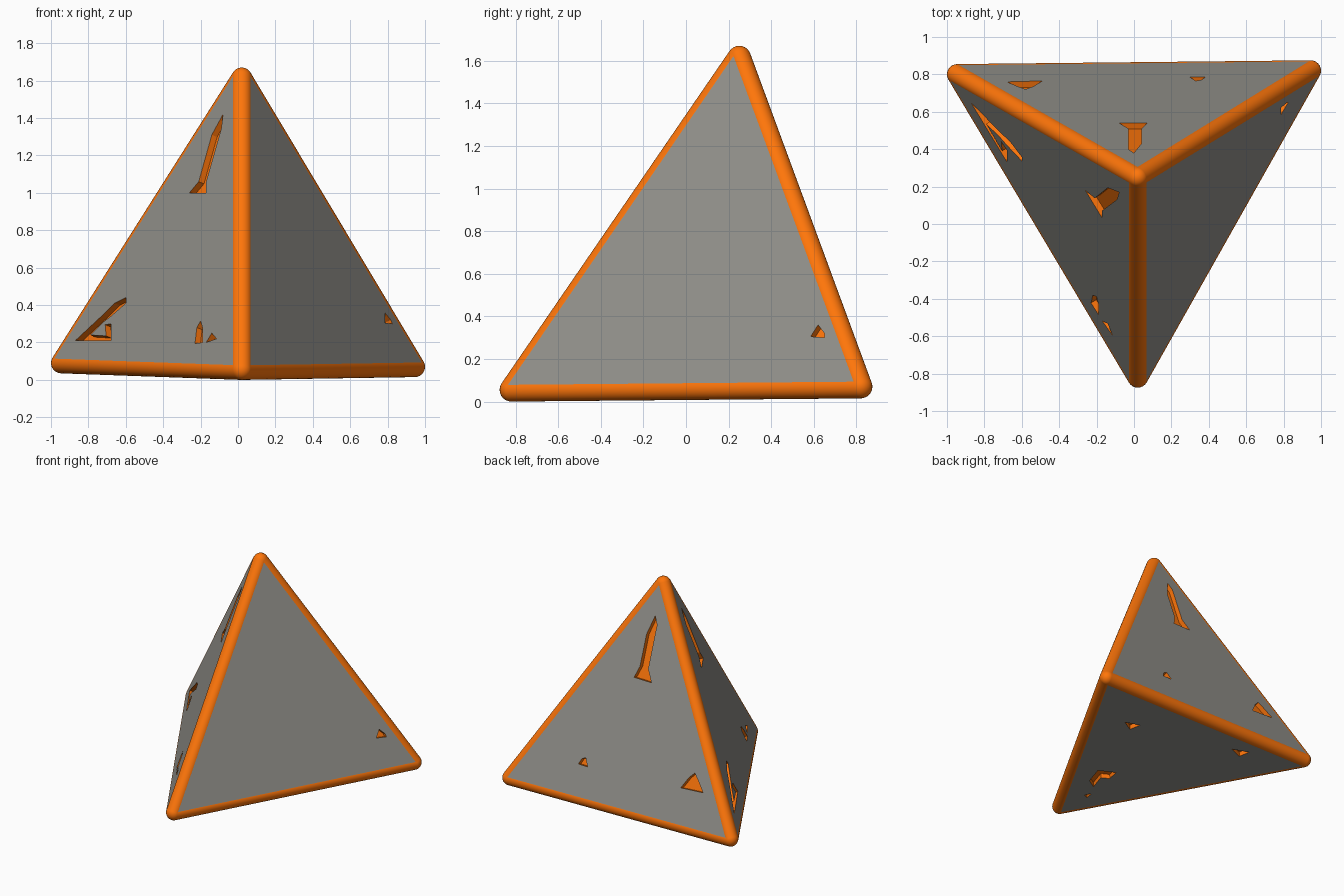
import bpy, bmesh
from mathutils import Vector, Matrix
from itertools import combinations

if "Cube" in bpy.data.objects:
    bpy.data.objects.remove(bpy.data.objects["Cube"])

R = 0.055       # edge rounding radius
FACE = R * 0.99  # flat faces sit just inside the rounding
DEPTH = 0.035   # depth of engraved marks

# Corner centres of the slightly tilted tetrahedron
LEFT = Vector((-0.945, 0.80, 0.09))
RIGHT = Vector((0.945, 0.82, 0.07))
FRONT = Vector((0.02, -0.82, 0.055))
APEX = Vector((0.02, 0.25, 1.615))
CORNERS = [LEFT, RIGHT, FRONT, APEX]
CENTRE = sum(CORNERS, Vector()) / 4


def make_material(name, color):
    m = bpy.data.materials.new(name)
    m.diffuse_color = color
    m.use_nodes = True
    m.node_tree.nodes["Principled BSDF"].inputs["Base Color"].default_value = m.diffuse_color
    return m


orange = make_material("orange", (1.0, 0.18, 0.003, 1))
grey = make_material("dark_grey", (0.29, 0.285, 0.26, 1))


def make_object(name, bm, mats):
    mesh = bpy.data.meshes.new(name)
    bm.to_mesh(mesh)
    bm.free()
    obj = bpy.data.objects.new(name, mesh)
    bpy.context.collection.objects.link(obj)
    for m in mats:
        mesh.materials.append(m)
    return obj


def face_normal(tri):
    a, b, c = tri
    n = (b - a).cross(c - a).normalized()
    return n if n.dot(a - CENTRE) > 0 else -n


def add_mark(bm, tri, axis, pts):
    """Prism through a face; outline is given as seen along one axis."""
    n = face_normal(tri)
    origin = tri[0] + n * FACE
    outline = []
    for p in pts:
        v = list(p)
        v.insert(axis, 0.0)
        v = Vector(v)
        v[axis] = n.dot(origin - v) / n[axis]
        outline.append(v)
    outer = [bm.verts.new(v + n * 0.02) for v in outline]
    inner = [bm.verts.new(v - n * DEPTH) for v in outline]
    faces = [bm.faces.new(outer), bm.faces.new(inner[::-1])]
    for i in range(len(pts)):
        j = (i + 1) % len(pts)
        faces.append(bm.faces.new((outer[i], inner[i], inner[j], outer[j])))
    for f in faces:
        f.material_index = 1


# Body: four flat faces pushed out to the rounding
bm = bmesh.new()
for tri in combinations(CORNERS, 3):
    n = face_normal(tri)
    for c in tri:
        bm.verts.new(c + n * FACE)
bmesh.ops.convex_hull(bm, input=bm.verts[:])
bmesh.ops.recalc_face_normals(bm, faces=bm.faces[:])
body = make_object("body", bm, [grey, orange])

# Engraved marks: (face, view axis, outline)
LF, RF = (LEFT, FRONT, APEX), (RIGHT, FRONT, APEX)
BACK, BASE = (LEFT, RIGHT, APEX), (LEFT, RIGHT, FRONT)
marks = [
    # left face, seen from the front
    (LF, 1, [(-.08, 1.42), (-.14, 1.31), (-.21, 1.06), (-.26, 1.0), (-.17, 1.0), (-.17, 1.06), (-.09, 1.34)]),
    (LF, 1, [(-.68, .30), (-.68, .21), (-.87, .21), (-.72, .35), (-.66, .41), (-.60, .44), (-.60, .41),
             (-.68, .34), (-.72, .31), (-.79, .24), (-.705, .235), (-.71, .295)]),
    (LF, 1, [(-.23, .195), (-.22, .28), (-.20, .315), (-.19, .28), (-.19, .20)]),
    (LF, 1, [(-.17, .20), (-.14, .25), (-.115, .22)]),
    # right face, seen from the right
    (RF, 0, [(.585, .305), (.62, .36), (.65, .32), (.65, .30)]),
    # back face, seen from the top
    (BACK, 2, [(-.08, .54), (-.03, .51), (-.03, .40), (0, .38), (.04, .43), (.04, .51), (.07, .54)]),
    (BACK, 2, [(-.68, .76), (-.49, .765), (-.54, .735), (-.58, .72), (-.62, .735)]),
    (BACK, 2, [(.30, .785), (.38, .785), (.36, .77), (.33, .765)]),
    # underside
    (BASE, 2, [(.49, .48), (.375, .516), (.395, .425)]),
    (BASE, 2, [(-.373, .665), (-.504, .71), (-.484, .62)]),
    (BASE, 2, [(.149, -.328), (.195, -.178), (.072, -.118), (.052, -.213), (.112, -.243), (.071, -.376)]),
    (BASE, 2, [(.045, -.51), (.017, -.465), (.004, -.527)]),
]
bm = bmesh.new()
for tri, axis, pts in marks:
    add_mark(bm, tri, axis, pts)
bmesh.ops.recalc_face_normals(bm, faces=bm.faces[:])
cutter = make_object("mark_cutter", bm, [grey, orange])
cutter.hide_render = True

cut = body.modifiers.new("engrave", 'BOOLEAN')
cut.operation = 'DIFFERENCE'
cut.solver = 'EXACT'
cut.object = cutter
bpy.context.view_layer.objects.active = body
bpy.ops.object.modifier_apply(modifier=cut.name)
bpy.data.objects.remove(cutter)

# Rounded edges: a rod along every edge and a ball on every corner
bm = bmesh.new()
for a, b in combinations(CORNERS, 2):
    d = b - a
    m = Matrix.Translation((a + b) / 2) @ d.to_track_quat('Z', 'Y').to_matrix().to_4x4()
    bmesh.ops.create_cone(bm, cap_ends=False, segments=32, radius1=R, radius2=R, depth=d.length, matrix=m)
for c in CORNERS:
    bmesh.ops.create_uvsphere(bm, u_segments=24, v_segments=12, radius=R, matrix=Matrix.Translation(c))
for f in bm.faces:
    f.smooth = True
make_object("rounded_edges", bm, [orange])
